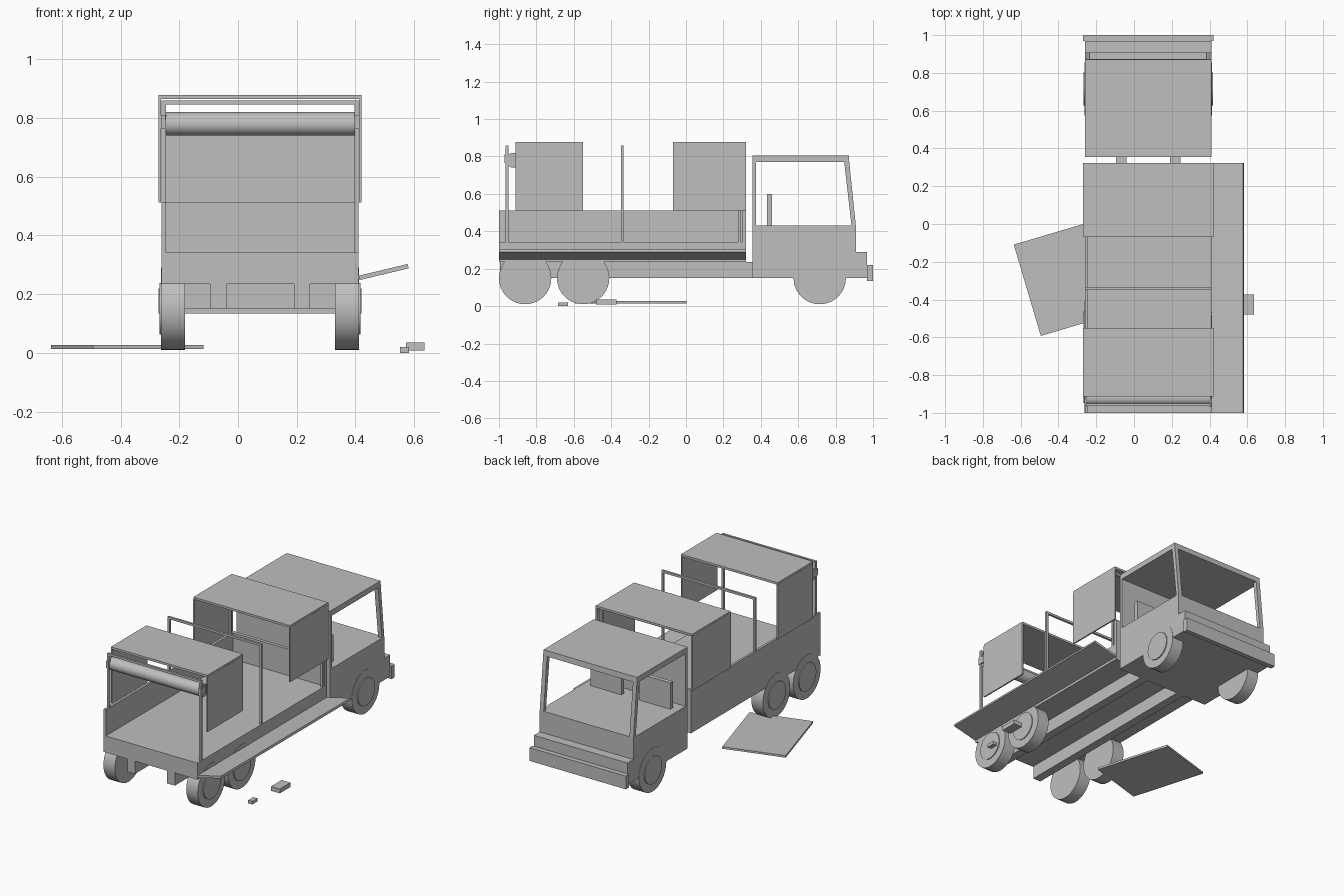
import bpy, bmesh, math
from mathutils import Matrix, Vector

if "Cube" in bpy.data.objects:
    bpy.data.objects.remove(bpy.data.objects["Cube"])

grey = bpy.data.materials.new("plain_grey")
grey.diffuse_color = (0.52, 0.52, 0.52, 1)
grey.use_nodes = True
grey.node_tree.nodes["Principled BSDF"].inputs["Base Color"].default_value = grey.diffuse_color
CX = 0.075            # truck centre line
L, R = -0.26, 0.41    # body sides


def finish(name, bm):
    bmesh.ops.recalc_face_normals(bm, faces=bm.faces)
    me = bpy.data.meshes.new(name)
    bm.to_mesh(me)
    bm.free()
    me.materials.append(grey)
    ob = bpy.data.objects.new(name, me)
    bpy.context.collection.objects.link(ob)
    return ob


def box(name, x0, x1, y0, y1, z0, z1):
    bm = bmesh.new()
    bmesh.ops.create_cube(bm, size=1)
    for v in bm.verts:
        v.co = Vector((x1 if v.co.x > 0 else x0,
                       y1 if v.co.y > 0 else y0,
                       z1 if v.co.z > 0 else z0))
    return finish(name, bm)


def prism(name, profile, x0, x1):
    """Extrude a (y, z) profile along x."""
    bm = bmesh.new()
    face = bm.faces.new([bm.verts.new((x0, y, z)) for y, z in profile])
    ext = bmesh.ops.extrude_face_region(bm, geom=[face])
    for v in ext["geom"]:
        if isinstance(v, bmesh.types.BMVert):
            v.co.x = x1
    return finish(name, bm)


def cylinder(name, x0, x1, y, z, r, seg=40):
    bm = bmesh.new()
    mat = Matrix.Translation(((x0 + x1) / 2, y, z)) @ Matrix.Rotation(math.pi / 2, 4, 'Y')
    bmesh.ops.create_cone(bm, cap_ends=True, segments=seg, radius1=r, radius2=r,
                          depth=abs(x1 - x0), matrix=mat)
    for f in bm.faces:
        f.smooth = len(f.verts) == 4
    ob = finish(name, bm)
    for e in ob.data.edges:
        a, b = (ob.data.vertices[i].co for i in e.vertices)
        e.use_edge_sharp = abs(a.x - b.x) < 1e-5
    return ob


def mirrored(s, a, b):
    """x range on the right (s = 1) or left (s = -1) of the truck."""
    return sorted((CX + s * a, CX + s * b))


# Cargo bed: deck, headboard, raised left side
box("deck", L, R, -1, 0.322, 0.235, 0.342)
box("headboard", L, R, 0.30, 0.322, 0.342, 0.512)
box("left_side_board", L, L + 0.015, -1, 0.30, 0.342, 0.512)

# Lowered right side board, hinged at the deck edge
flap = box("lowered_side_board", 0, 0.172, -1, 0.322, 0, 0.015)
flap.location = (0.414, 0, 0.248)
flap.rotation_euler = (0, -math.radians(13.5), 0)

# Chassis rails
for s in (1, -1):
    box("chassis_rail", *mirrored(s, 0.115, 0.17), -0.995, 0.40, 0.15, 0.235)

# Canopies: roof and two side sheets each
for y0, y1 in ((-0.912, -0.55), (-0.07, 0.322)):
    box("canopy_roof", L - 0.01, R + 0.01, y0, y1, 0.864, 0.878)
    for s in (1, -1):
        box("canopy_side", *mirrored(s, 0.337, 0.346), y0, y1, 0.512, 0.866)

# Hoops over the bed
for y in (-0.957, -0.34, 0.285):
    box("hoop_bar", L, R, y - 0.007, y + 0.007, 0.846, 0.860)
    for s in (1, -1):
        box("hoop_post", *mirrored(s, 0.321, 0.335), y - 0.007, y + 0.007, 0.342, 0.846)

# Rolled rear cover with its straps
cylinder("rolled_cover", L + 0.005, R - 0.005, -0.922, 0.78, 0.04)
for s in (1, -1):
    box("cover_strap", *mirrored(s, 0.322, 0.338), -0.97, -0.92, 0.765, 0.81)

# Cab body with stepped nose
prism("cab_body", [(0.355, 0.15), (0.968, 0.15), (0.968, 0.29), (0.908, 0.29),
                   (0.908, 0.43), (0.355, 0.43)], L, R)
box("bumper", L - 0.01, R + 0.01, 0.968, 1.0, 0.135, 0.22)
box("cab_rear_wall", L, R, 0.355, 0.375, 0.43, 0.77)
prism("cab_roof", [(0.355, 0.77), (0.873, 0.77), (0.87, 0.806), (0.355, 0.806)], L, R)
for s in (1, -1):
    prism("windscreen_pillar", [(0.885, 0.43), (0.908, 0.43), (0.873, 0.77), (0.846, 0.77)],
          *mirrored(s, 0.307, 0.335))
    box("seat_back", *mirrored(s, 0.065, 0.285), 0.432, 0.46, 0.43, 0.60)

# Wheels with raised hubs
for y in (-0.86, -0.55, 0.715):
    for s in (1, -1):
        cylinder("tyre", *mirrored(s, 0.255, 0.337), y, 0.15, 0.14)
        cylinder("hub", *mirrored(s, 0.33, 0.343), y, 0.15, 0.088)

# Loose board lying on the ground
board = box("loose_board", -0.196, 0.196, -0.252, 0.252, 0.014, 0.027)
board.location = (-0.377, -0.295, 0)
board.rotation_euler = (0, 0, math.radians(16.5))

# Small loose blocks beside the rear wheels
box("loose_block", 0.572, 0.635, -0.48, -0.372, 0.008, 0.036)
box("small_block", 0.552, 0.582, -0.685, -0.632, 0.0, 0.02)
